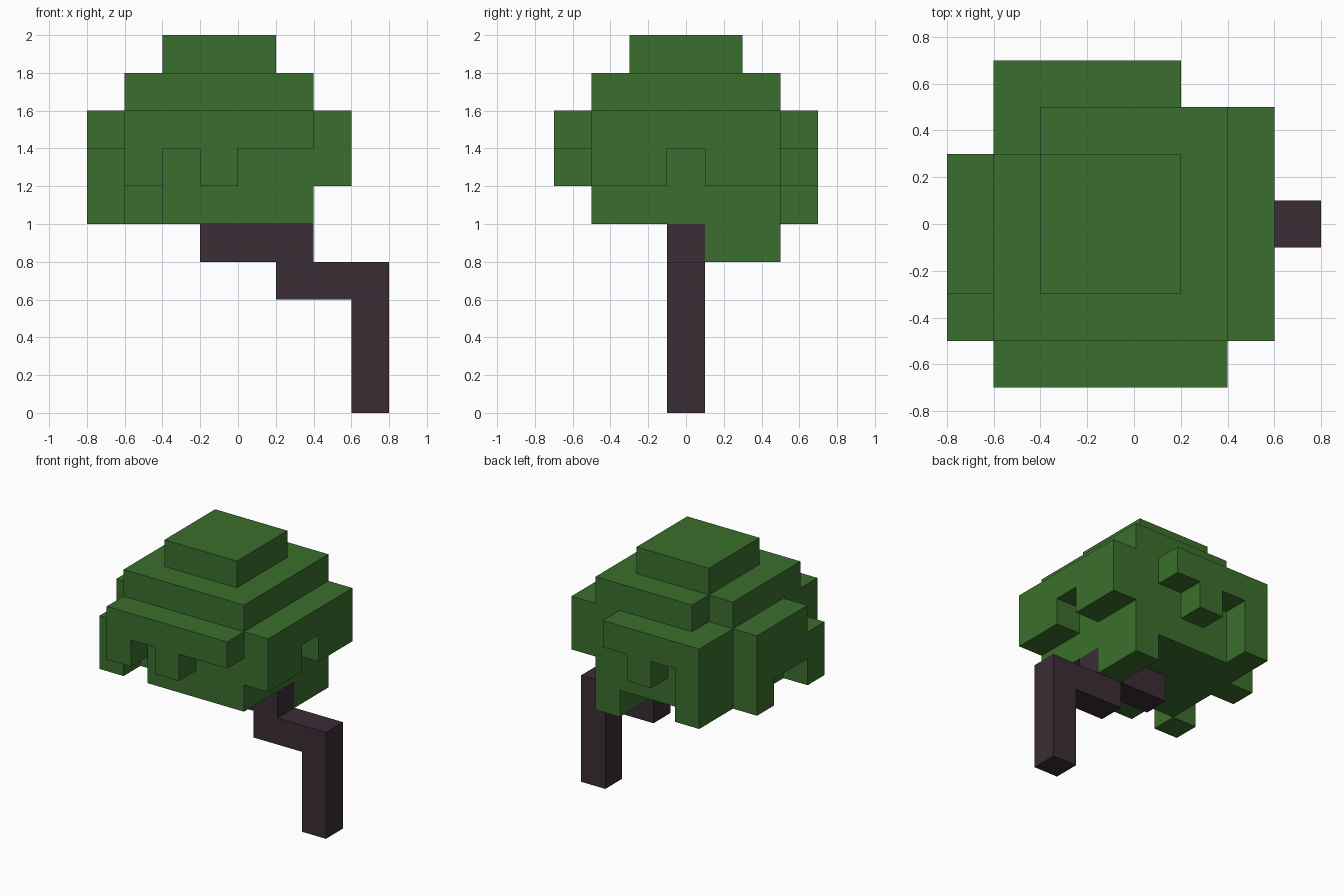
import bpy, bmesh
from mathutils import Vector

cube = bpy.data.objects.get("Cube")
if cube:
    bpy.data.objects.remove(cube, do_unlink=True)

CELL = 0.2  # size of one block


def material(name, color):
    mat = bpy.data.materials.new(name)
    mat.use_nodes = True
    mat.diffuse_color = color
    bsdf = mat.node_tree.nodes["Principled BSDF"]
    bsdf.inputs["Base Color"].default_value = color
    bsdf.inputs["Roughness"].default_value = 0.9
    return mat


def blocks(x, y, z):
    """Block cells in a box; x and z count in cells, y counts from the front."""
    return {(i, j, k) for i in range(*x) for j in range(*y) for k in range(*z)}


def build(name, cells, mat):
    """One clean shell around the cells, with flat areas merged."""
    bm = bmesh.new()
    for c in cells:
        for axis in range(3):
            for side in (0, 1):
                near = list(c)
                near[axis] += 2 * side - 1
                if tuple(near) in cells:
                    continue
                corner = Vector(c)
                corner[axis] += side
                u, v = Vector(), Vector()
                u[(axis + 1) % 3] = v[(axis + 2) % 3] = 1
                ring = [corner, corner + u, corner + u + v, corner + v]
                if not side:
                    ring.reverse()
                bm.faces.new([bm.verts.new(p) for p in ring])
    bmesh.ops.remove_doubles(bm, verts=bm.verts, dist=0.01)
    bmesh.ops.dissolve_limit(bm, angle_limit=0.01, verts=bm.verts, edges=bm.edges)
    # cells are centred front to back
    for v in bm.verts:
        v.co = (v.co - Vector((0, 3.5, 0))) * CELL
    mesh = bpy.data.meshes.new(name)
    bm.to_mesh(mesh)
    bm.free()
    mesh.materials.append(mat)
    obj = bpy.data.objects.new(name, mesh)
    bpy.context.collection.objects.link(obj)
    return obj


leaf_green = material("leaf green", (0.044, 0.159, 0.026, 1))
bark_brown = material("bark brown", (0.044, 0.026, 0.036, 1))

# Stepped trunk
trunk = blocks((3, 4), (3, 4), (0, 4))
trunk |= blocks((1, 4), (3, 4), (3, 4))
trunk |= blocks((-1, 2), (3, 4), (4, 5))
build("trunk", trunk, bark_brown)

# Crown core, upper tier and cap
crown = blocks((-3, 2), (1, 6), (5, 9))
crown -= blocks((-3, -2), (1, 2), (5, 6))
crown -= blocks((-3, -2), (5, 6), (8, 9))
crown |= blocks((-2, 1), (2, 5), (9, 10))

# Leaves hanging beside the trunk
crown |= blocks((1, 2), (4, 6), (4, 5))

# Front fringe
crown |= blocks((-3, 2), (0, 1), (7, 8))
for x in (-3, -1):
    crown |= blocks((x, x + 1), (0, 1), (6, 7))

# Back fringe
crown |= blocks((-3, 1), (6, 7), (7, 8))
crown |= blocks((-1, 0), (6, 7), (6, 7))
crown |= blocks((-3, -2), (6, 7), (5, 7))

# Left fringe
crown |= blocks((2, 3), (1, 6), (6, 8))
crown -= blocks((2, 3), (3, 4), (6, 7))

# Right fringe
crown |= blocks((-4, -3), (2, 5), (6, 8))
crown |= blocks((-4, -3), (4, 5), (5, 6))
crown |= blocks((-4, -3), (1, 2), (5, 7))

build("crown", crown, leaf_green)
